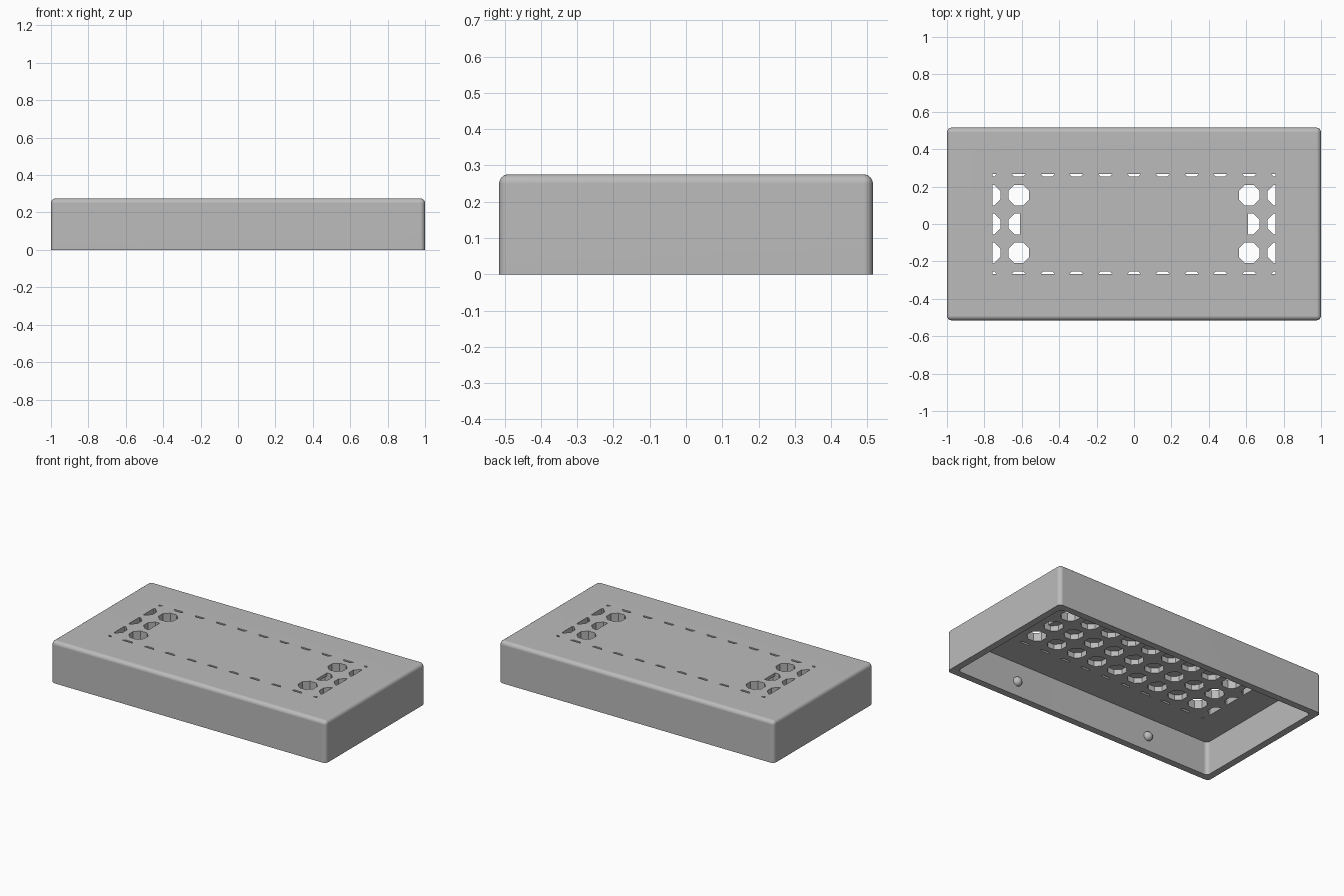
import bpy, bmesh, math
from mathutils import Matrix

old = bpy.data.objects.get("Cube")
if old:
    bpy.data.objects.remove(old, do_unlink=True)

W, D, H = 1.0, 0.515, 0.275        # half width, half depth, height
WALL, CEIL, SKIN = 0.045, 0.22, 0.255
PITCH, APOTHEM = 0.154, 0.055

grey = bpy.data.materials.new("light_grey")
grey.use_nodes = True
colour = (0.5, 0.5, 0.5, 1)
grey.diffuse_color = colour
grey.node_tree.nodes["Principled BSDF"].inputs["Base Color"].default_value = colour


def finish(name, bm):
    mesh = bpy.data.meshes.new(name)
    bm.to_mesh(mesh)
    bm.free()
    mesh.materials.append(grey)
    obj = bpy.data.objects.new(name, mesh)
    bpy.context.collection.objects.link(obj)
    return obj


def box(name, hx, hy, z0, z1, radius=0, round_top=False):
    bm = bmesh.new()
    bmesh.ops.create_cube(bm, size=1, matrix=Matrix.Translation((0, 0, (z0 + z1) / 2))
                          @ Matrix.Diagonal((2 * hx, 2 * hy, z1 - z0, 1)))
    if radius:
        def upright(e):
            return abs(e.verts[0].co.z - e.verts[1].co.z) > 0.01

        def top(e):
            return min(v.co.z for v in e.verts) > z1 - 0.001
        edges = [e for e in bm.edges if upright(e) or (round_top and top(e))]
        bmesh.ops.bevel(bm, geom=edges, offset=radius, segments=6, profile=0.5, affect='EDGES')
    return finish(name, bm)


def octagons(name, centres, z0, z1):
    bm = bmesh.new()
    r = APOTHEM / math.cos(math.pi / 8)
    for x, y in centres:
        bmesh.ops.create_cone(bm, cap_ends=True, segments=8, radius1=r, radius2=r, depth=z1 - z0,
                              matrix=Matrix.Translation((x, y, (z0 + z1) / 2))
                              @ Matrix.Rotation(math.pi / 8, 4, 'Z'))
    return finish(name, bm)


def boolean(obj, other, operation='DIFFERENCE'):
    mod = obj.modifiers.new(operation.title(), 'BOOLEAN')
    mod.object, mod.operation, mod.solver = other, operation, 'EXACT'
    dg = bpy.context.evaluated_depsgraph_get()
    mesh = bpy.data.meshes.new_from_object(obj.evaluated_get(dg))
    obj.modifiers.clear()
    obj.data = mesh
    bpy.data.objects.remove(other, do_unlink=True)


# Rounded shell, open underneath
cover = box("cover_shell", W, D, 0, H, 0.025, True)
boolean(cover, box("cavity", W - WALL, D - WALL, -0.1, CEIL, 0.025))

# Grid of vents, trimmed to a rectangle; the middle ones stay blind under a thin skin
grid = [(i * PITCH, j * PITCH) for i in range(-5, 6) for j in range(-2, 3)]
corners = [(sx * 4 * PITCH, sy * PITCH) for sx in (-1, 1) for sy in (-1, 1)]
vents = octagons("vents", grid, CEIL - 0.05, H + 0.05)
boolean(vents, box("vent_area", 0.757, 0.267, 0, 1), 'INTERSECT')
boolean(vents, box("blind_area", 0.61, 0.235, SKIN, 1))
boolean(cover, vents)
boolean(cover, octagons("corner_holes", corners, CEIL - 0.06, H + 0.06))

bpy.ops.object.select_all(action='DESELECT')
cover.select_set(True)
bpy.context.view_layer.objects.active = cover
bpy.ops.object.shade_smooth_by_angle(angle=math.radians(30))
cover.modifiers.new("Even shading", 'WEIGHTED_NORMAL').keep_sharp = True

# Snap bumps on the long inner walls
for sy, side in ((-1, "front"), (1, "back")):
    for sx, hand in ((-1, "right"), (1, "left")):
        bm = bmesh.new()
        bmesh.ops.create_uvsphere(bm, u_segments=20, v_segments=12, radius=0.03,
                                  matrix=Matrix.Translation((sx * 0.5, sy * (D - WALL), 0.095)))
        for f in bm.faces:
            f.smooth = True
        finish(f"{side}_{hand}_snap_bump", bm)
